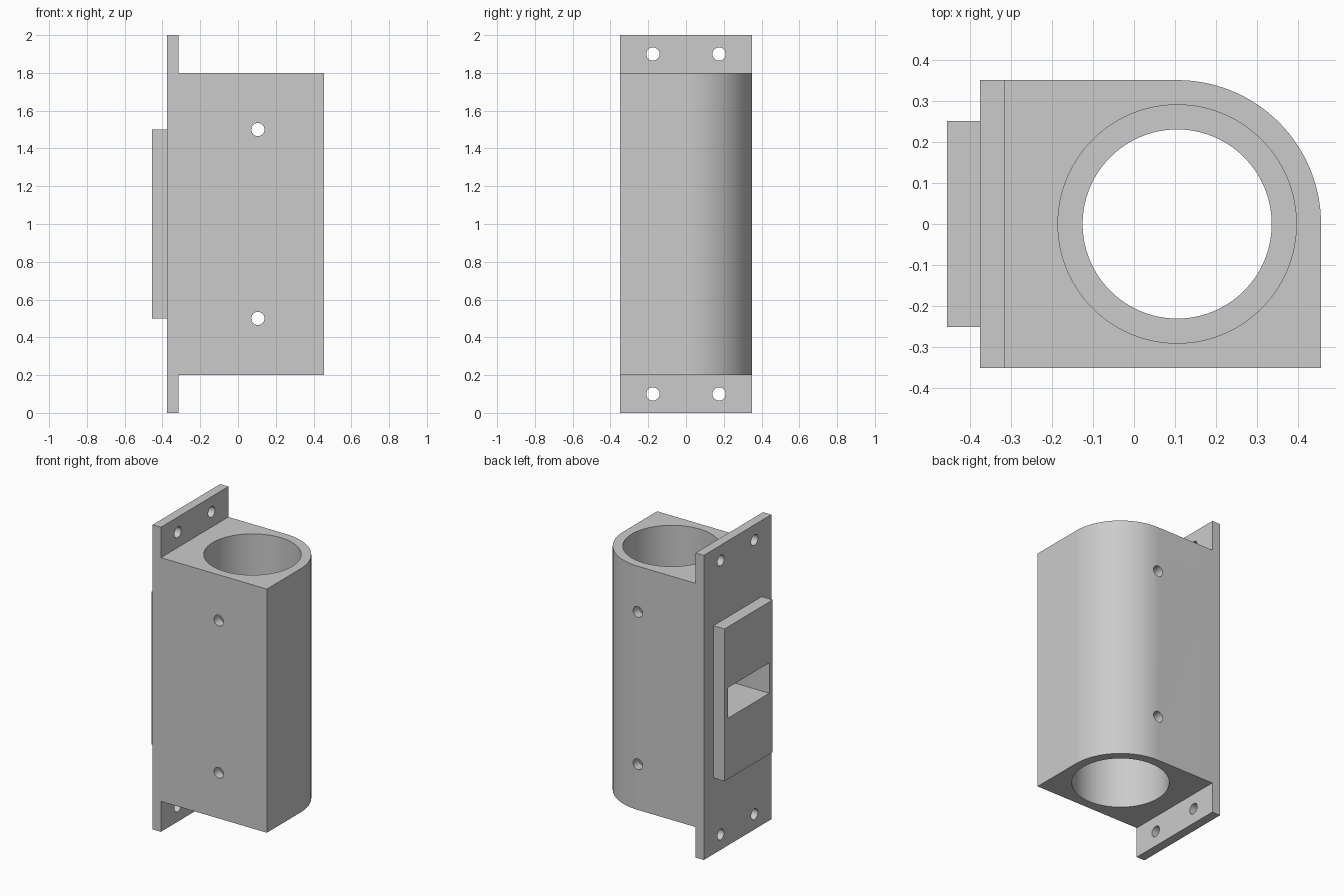
import bpy, bmesh, math
from mathutils import Matrix, Vector

cube = bpy.data.objects.get("Cube")
if cube:
    bpy.data.objects.remove(cube, do_unlink=True)

grey = bpy.data.materials.new("plain_grey")
grey.use_nodes = True
COLOR = (0.6, 0.6, 0.6, 1)
grey.diffuse_color = COLOR
grey.node_tree.nodes["Principled BSDF"].inputs["Base Color"].default_value = COLOR

BORE_X = 0.105   # axis of the bore


def finish(name, bm):
    bmesh.ops.recalc_face_normals(bm, faces=bm.faces)
    mesh = bpy.data.meshes.new(name)
    bm.to_mesh(mesh)
    bm.free()
    mesh.materials.append(grey)
    obj = bpy.data.objects.new(name, mesh)
    bpy.context.collection.objects.link(obj)
    return obj


def box(name, lo, hi):
    lo, hi = Vector(lo), Vector(hi)
    bm = bmesh.new()
    bmesh.ops.create_cube(bm, size=1)
    bmesh.ops.scale(bm, vec=hi - lo, verts=bm.verts)
    bmesh.ops.translate(bm, vec=(lo + hi) / 2, verts=bm.verts)
    return finish(name, bm)


def cylinder(name, center, radius, length, axis="Z", segments=32):
    turn = {"X": Matrix.Rotation(math.pi / 2, 4, "Y"),
            "Y": Matrix.Rotation(math.pi / 2, 4, "X"),
            "Z": Matrix.Identity(4)}[axis]
    bm = bmesh.new()
    bmesh.ops.create_cone(bm, cap_ends=True, segments=segments, radius1=radius,
                          radius2=radius, depth=length,
                          matrix=Matrix.Translation(center) @ turn)
    return finish(name, bm)


def combine(target, other, operation):
    other.hide_render = True
    mod = target.modifiers.new("combine", "BOOLEAN")
    mod.operation, mod.solver, mod.object = operation, "EXACT", other
    bpy.context.view_layer.objects.active = target
    bpy.ops.object.modifier_apply(modifier=mod.name)
    bpy.data.objects.remove(other, do_unlink=True)


# Housing block with one rounded vertical corner
R = 0.35
outline = [(-0.375, R), (-0.375, -R), (BORE_X + R, -R)]
outline += [(BORE_X + R * math.cos(a), R * math.sin(a))
            for a in (math.pi / 2 * i / 32 for i in range(33))]
bm = bmesh.new()
base = bm.faces.new([bm.verts.new((x, y, 0.2)) for x, y in outline])
top = bmesh.ops.extrude_face_region(bm, geom=[base])["geom"]
bmesh.ops.translate(bm, vec=(0, 0, 1.6),
                    verts=[v for v in top if isinstance(v, bmesh.types.BMVert)])
housing = finish("bearing_housing", bm)

# Mounting flange and raised pad
combine(housing, box("flange", (-0.375, -R, 0), (-0.315, R, 2)), "UNION")
combine(housing, box("pad", (-0.455, -0.25, 0.5), (-0.35, 0.25, 1.5)), "UNION")

# Through bore, widened at both ends to leave a middle ring
combine(housing, cylinder("bore", (BORE_X, 0, 1), 0.23, 3, segments=96), "DIFFERENCE")
for z in (0.4, 1.6):
    combine(housing, cylinder("end_bore", (BORE_X, 0, z), 0.29, 0.8, segments=96), "DIFFERENCE")

# Rectangular slot through the pad into the bore
combine(housing, box("slot", (-0.6, -0.215, 0.9), (0.04, 0.215, 1.1)), "DIFFERENCE")

# Set screw holes and flange holes
for z in (0.5, 1.5):
    combine(housing, cylinder("screw_hole", (BORE_X, 0, z), 0.035, 1, "Y"), "DIFFERENCE")
for z in (0.1, 1.9):
    for y in (-0.175, 0.175):
        combine(housing, cylinder("flange_hole", (-0.345, y, z), 0.035, 0.3, "X"), "DIFFERENCE")

bpy.ops.object.select_all(action="DESELECT")
housing.select_set(True)
bpy.context.view_layer.objects.active = housing
bpy.ops.object.shade_smooth_by_angle(angle=math.radians(30))
